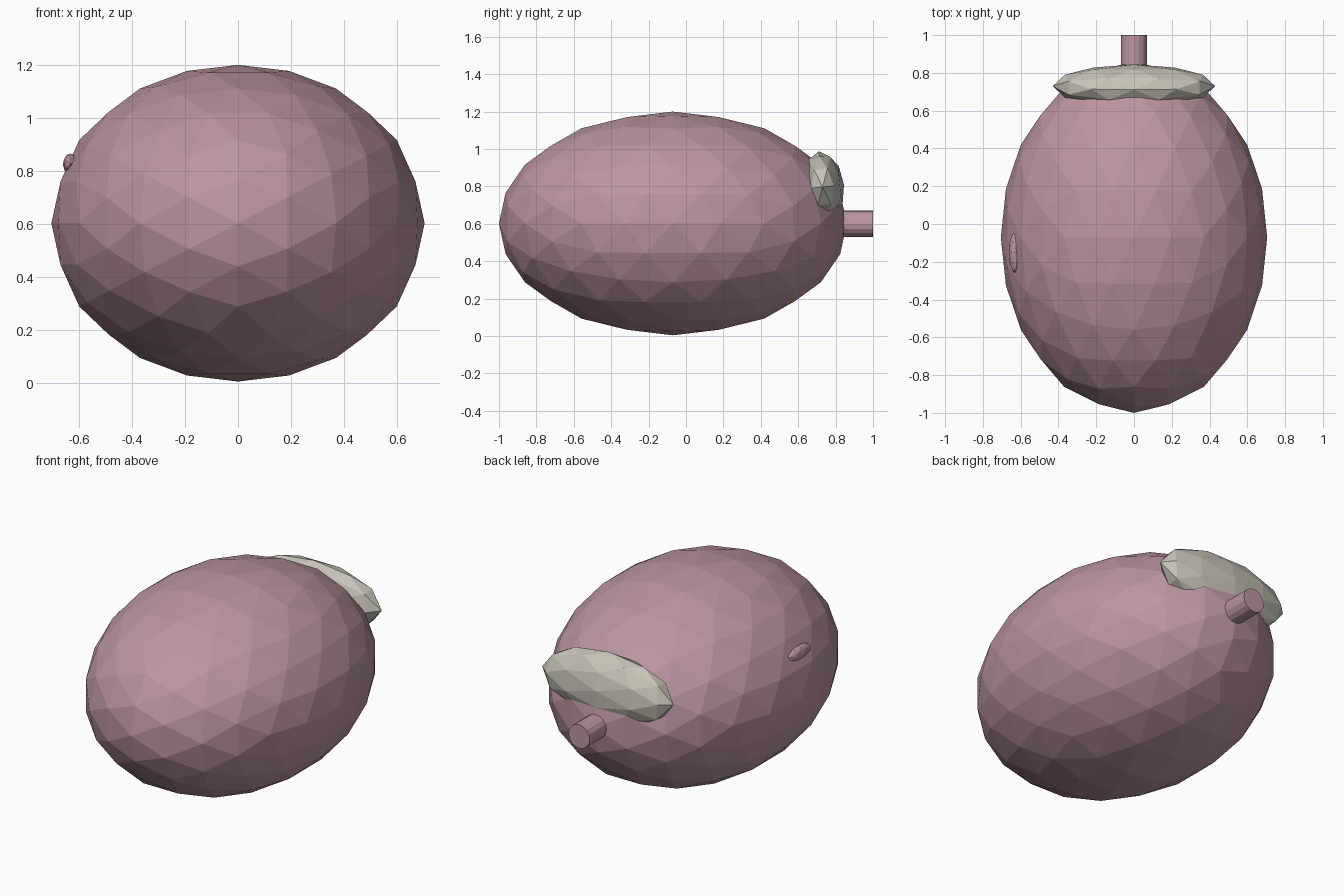
import bpy, bmesh, math
from mathutils import Matrix

if "Cube" in bpy.data.objects:
    bpy.data.objects.remove(bpy.data.objects["Cube"])


def material(name, rgb):
    m = bpy.data.materials.new(name)
    m.diffuse_color = (*rgb, 1)
    m.use_nodes = True
    m.node_tree.nodes["Principled BSDF"].inputs["Base Color"].default_value = m.diffuse_color
    return m


pink = material("dusty pink", (0.50, 0.30, 0.35))
grey = material("warm grey", (0.57, 0.55, 0.48))


def finish(bm, name, mat):
    bmesh.ops.recalc_face_normals(bm, faces=bm.faces)
    me = bpy.data.meshes.new(name)
    bm.to_mesh(me)
    bm.free()
    me.materials.append(mat)
    ob = bpy.data.objects.new(name, me)
    bpy.context.collection.objects.link(ob)
    return ob


def ellipsoid(name, centre, radii, detail, mat, tilt=0.0):
    """Subdivided icosahedron with its edge midpoints on the axes."""
    bm = bmesh.new()
    t = (1 + math.sqrt(5)) / 2
    for a in (-1, 1):
        for b in (-t, t):
            for co in ((a, 0, b), (0, b, a), (b, a, 0)):
                bm.verts.new(co)
    bmesh.ops.convex_hull(bm, input=bm.verts[:])
    for step in range(detail + 1):
        if step:
            bmesh.ops.subdivide_edges(bm, edges=bm.edges[:], cuts=1,
                                      use_grid_fill=True)
        for v in bm.verts:
            v.co.normalize()
    bm.transform(Matrix.Translation(centre) @ Matrix.Rotation(tilt, 4, 'X')
                 @ Matrix.Diagonal((*radii, 1)))
    return finish(bm, name, mat)


# Egg-shaped body
ellipsoid("body", (0, -0.07, 0.602), (0.705, 0.93, 0.598), 2, pink)

# Pale crescent above the stem
ellipsoid("crescent", (0, 0.73, 0.797), (0.43, 0.115, 0.192), 1, grey, 0.1)

# Small bump on the left side
ellipsoid("side_bump", (-0.632, -0.15, 0.825), (0.03, 0.11, 0.04), 1, pink)

# Short stem at the back
bm = bmesh.new()
bmesh.ops.create_cone(bm, cap_ends=True, segments=16, radius1=0.07,
                      radius2=0.07, depth=0.4)
bm.transform(Matrix.Translation((0, 0.8, 0.6))
             @ Matrix.Rotation(math.pi / 2, 4, 'X'))
finish(bm, "stem", pink)
